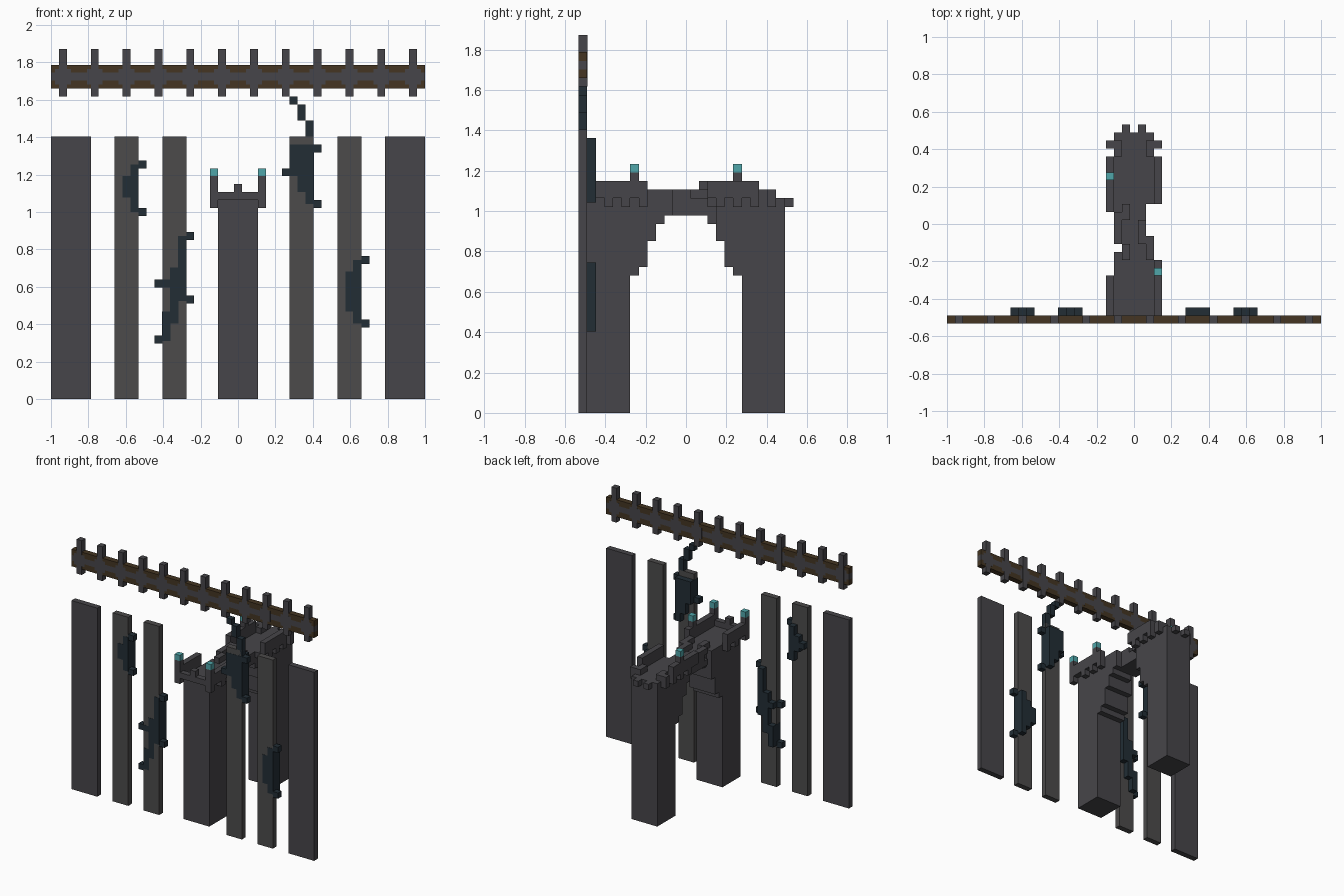
import bpy, bmesh
from mathutils import Vector

U = 2 / 47            # size of one block
cube = bpy.data.objects.get("Cube")
if cube:
    bpy.data.objects.remove(cube, do_unlink=True)


def material(name, rgb):
    m = bpy.data.materials.new(name)
    m.use_nodes = True
    m.diffuse_color = (*rgb, 1)
    bsdf = m.node_tree.nodes["Principled BSDF"]
    bsdf.inputs["Base Color"].default_value = (*rgb, 1)
    bsdf.inputs["Roughness"].default_value = 0.9
    return m


STONE = material("dark stone", (0.062, 0.06, 0.067))
PLANK = material("warm grey stone", (0.072, 0.07, 0.07))
WOOD = material("brown wood", (0.058, 0.036, 0.016))
VINE = material("dark blue vine", (0.016, 0.027, 0.036))
GLOW = material("teal lamp", (0.08, 0.38, 0.4))


def blocks(name, mat, boxes):
    """One object from boxes given as block ranges (x0, x1, y0, y1, z0, z1)."""
    bm = bmesh.new()
    for x0, x1, y0, y1, z0, z1 in boxes:
        lo = Vector((x0 - 23.5, y0 - 12.5, z0)) * U
        hi = Vector((x1 - 23.5, y1 - 12.5, z1)) * U
        for v in bmesh.ops.create_cube(bm, size=1)["verts"]:
            v.co = Vector(h if c > 0 else l for c, l, h in zip(v.co, lo, hi))
    mesh = bpy.data.meshes.new(name)
    bm.to_mesh(mesh)
    bm.free()
    mesh.materials.append(mat)
    ob = bpy.data.objects.new(name, mesh)
    bpy.context.collection.objects.link(ob)
    return ob


def cell(x, y, z, h=1):
    return (x, x + 1, y, y + 1, z, z + h)


# Wall slabs, mirrored about the middle
for a, b, label in ((0, 5, "outer"), (8, 11, "middle"), (14, 17, "inner")):
    mat = STONE if label == "outer" else PLANK
    blocks(label + "_right_slab", mat, [(a, b, 0, 1, 0, 33)])
    blocks(label + "_left_slab", mat, [(47 - b, 47 - a, 0, 1, 0, 33)])

# Overhead rail: two wooden strips, stone core, cross posts with hubs
posts = range(1, 47, 4)
blocks("rail_wood", WOOD, [(0, 47, 0, 1, 39, 40), (0, 47, 0, 1, 41, 42)])
blocks("rail_core", STONE, [(0, 47, 0, 1, 40, 41)])
blocks("rail_posts", STONE, [(p, p + 1, -.02, 1.02, 38, 44) for p in posts])
blocks("rail_hubs", STONE, [(p - .5, p + 1.5, -.01, 1.01, 39.5, 41.5) for p in posts])

# Two piers and the stepped arch between them
blocks("front_pier", STONE, [(21, 26, 1, 6, 0, 25)])
blocks("back_pier", STONE, [(21, 26, 19, 24, 0, 25)])
steps = []
for k, bottom in enumerate((16, 17, 20, 22)):
    steps += [(21, 26, 6 + k, 7 + k, bottom, 24),
              (21, 26, 18 - k, 19 - k, bottom, 24)]
steps[6] = (22, 26, 9, 10, 22, 24)
steps[7] = (21, 25, 15, 16, 22, 24)
blocks("arch_steps", STONE, steps)
blocks("arch_crown", STONE, [(21, 26, 10, 11, 23, 24), (21, 25, 11, 15, 23, 24)])

# Broken bridge deck and the remains of its kerbs
blocks("bridge_deck", STONE, [
    (21, 26, 6, 9, 24, 25), (22, 26, 9, 11, 24, 25),
    (21, 25, 11, 15, 24, 25), (21, 26, 15, 19, 24, 25)])
blocks("bridge_kerbs", STONE, [
    (22, 23, 8, 10, 25, 26), (25, 26, 8, 11, 25, 26), (24, 25, 10, 13, 25, 26),
    (21, 22, 10, 14, 25, 26), (22, 23, 13, 15, 25, 26)])

# Front tower parapet: low front wall, side walls, hanging brackets
blocks("front_parapet", STONE, [
    (20, 27, 0, 1, 25, 26), cell(23, 0, 26), cell(20, 0, 24, 4), cell(26, 0, 24, 4),
    (20, 21, 1, 6, 25, 27), (26, 27, 1, 8, 25, 27), cell(26, 6, 27)]
    + [cell(20, y, 24) for y in (3, 5)] + [cell(26, y, 24) for y in (3, 5, 7)])

# Back tower parapet, partly crumbled
blocks("back_parapet", STONE, [
    (20, 21, 14, 21, 25, 27), (26, 27, 15, 21, 25, 27), cell(20, 18, 27),
    (21, 22, 21, 23, 25, 26), (25, 26, 21, 23, 25, 26),
    cell(22, 24, 24), cell(24, 24, 24)]
    + [cell(x, y, 24) for x in (20, 26) for y in (16, 18, 20)]
    + [cell(x, 22, 24, 2) for x in (20, 26)])

# Lamps on the parapet posts
blocks("lamps", GLOW, [cell(20, 0, 28), cell(26, 0, 28), cell(26, 6, 28), cell(20, 18, 28)])


def vine(name, columns, knobs, backs=()):
    """Columns wrap a slab front to back; knobs stick out of its sides."""
    wrap = [(x - .02, x + 1.02, -.03, 2, a, b) for x, a, b in columns]
    blocks(name, VINE, wrap + [cell(x, 0, z) for x, z in knobs]
           + [cell(x, 1, a, b - a) for x, a, b in backs])


vine("right_vine", [(10, 23.5, 29.5), (9, 25.3, 28)], [(11, 29), (11, 23)], [(8, 26, 27)])
vine("long_vine", [(16, 12.3, 20.5), (15, 9.5, 16.5), (14, 7.3, 11), (14, 14, 15)],
     [(17, 20), (17, 12), (13, 14), (13, 7)])
vine("left_vine", [(38, 9.5, 17.5), (37, 11, 16)], [(39, 17), (39, 9)], [(36, 12, 15)])
vine("hanging_vine", [(30, 28, 32), (31, 26, 32), (32, 24.5, 32)],
     [(33, 31), (29, 28), (33, 24)])
blocks("vine_strand", VINE, [cell(32, 0, 32, 3), cell(31, 0, 35, 2), cell(30, 0, 37)])
